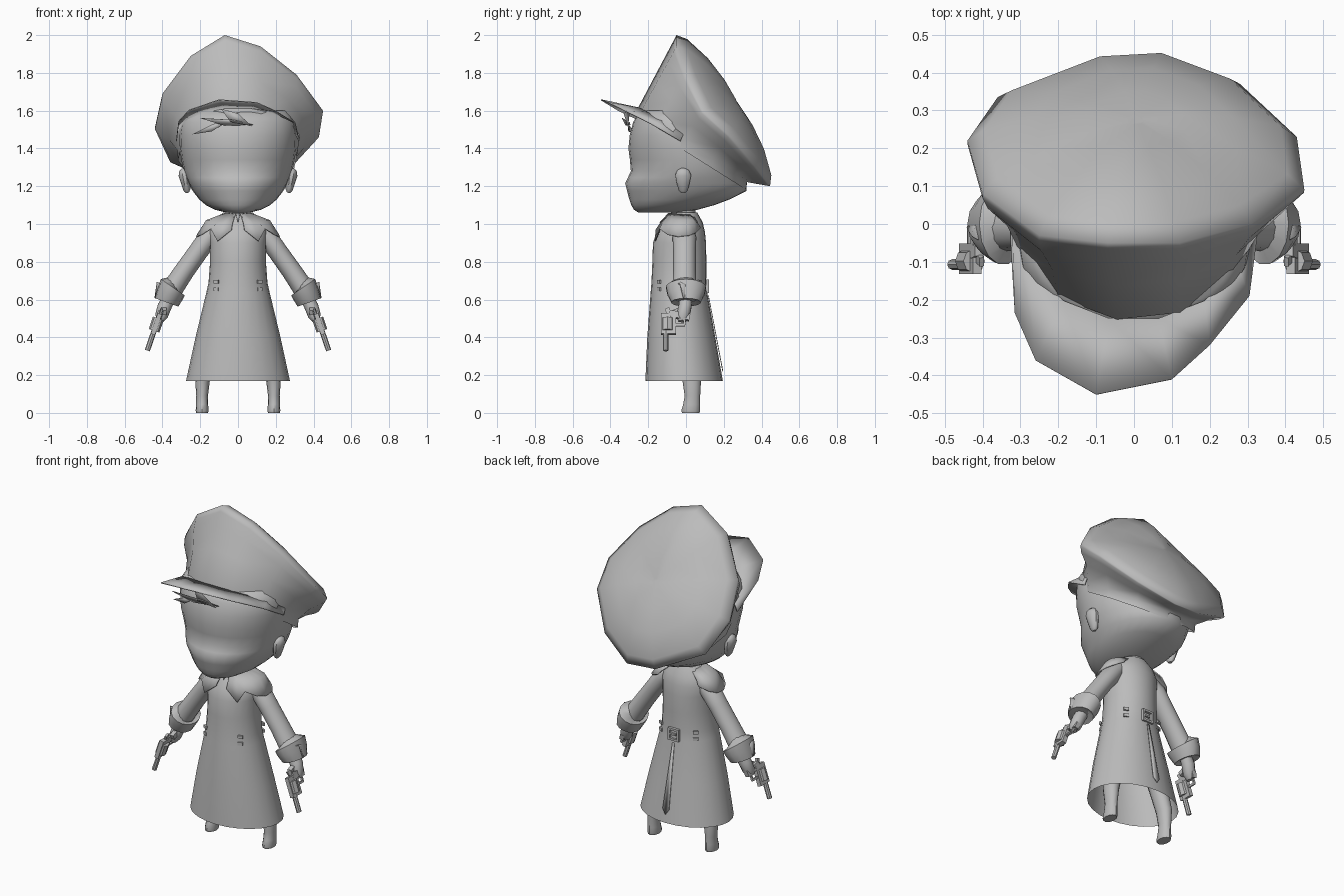
import bpy, bmesh, math
from mathutils import Vector, Matrix

if "Cube" in bpy.data.objects:
    bpy.data.objects.remove(bpy.data.objects["Cube"])

grey = bpy.data.materials.new("plain_grey")
grey.diffuse_color = (0.5, 0.5, 0.5, 1)
grey.use_nodes = True
grey.node_tree.nodes["Principled BSDF"].inputs["Base Color"].default_value = grey.diffuse_color


def make(name, verts, faces, thick=0, angle=40):
    me = bpy.data.meshes.new(name)
    me.from_pydata([tuple(v) for v in verts], [], faces)
    bm = bmesh.new()
    bm.from_mesh(me)
    bmesh.ops.recalc_face_normals(bm, faces=bm.faces)
    bm.to_mesh(me)
    bm.free()
    me.materials.append(grey)
    ob = bpy.data.objects.new(name, me)
    bpy.context.collection.objects.link(ob)
    bpy.ops.object.select_all(action='DESELECT')
    ob.select_set(True)
    bpy.context.view_layer.objects.active = ob
    bpy.ops.object.shade_smooth_by_angle(angle=math.radians(angle))
    if thick:
        mod = ob.modifiers.new("thickness", 'SOLIDIFY')
        mod.thickness = thick
    return ob


def loft(name, rings, closed=True, cap0=True, cap1=True, **kw):
    n = len(rings[0])
    verts = [v for r in rings for v in r]
    faces = []
    for k in range(len(rings) - 1):
        for i in range(n if closed else n - 1):
            j = (i + 1) % n
            faces.append((k * n + i, k * n + j, k * n + n + j, k * n + n + i))
    if closed and cap0:
        faces.append(tuple(range(n)))
    if closed and cap1:
        faces.append(tuple(range(len(verts) - n, len(verts))))
    return make(name, verts, faces, **kw)


def tube(name, stations, n=12, **kw):
    """stations: (x, y, z, radius across, radius in y); rings follow the path in xz"""
    rings = []
    for i, (x, y, z, rx, ry) in enumerate(stations):
        a, b = stations[max(i - 1, 0)], stations[min(i + 1, len(stations) - 1)]
        t = Vector((b[0] - a[0], 0, b[2] - a[2])).normalized()
        u = Vector((t.z, 0, -t.x))
        rings.append([Vector((x, y, z)) + u * rx * math.cos(2 * math.pi * k / n)
                      + Vector((0, ry * math.sin(2 * math.pi * k / n), 0)) for k in range(n)])
    return loft(name, rings, **kw)


def body(name, rows, n=20, **kw):
    """rows: (z, half width, front y, back y)"""
    return tube(name, [(0, (f + b) / 2, z, w, (b - f) / 2) for z, w, f, b in rows], n, **kw)


def box(name, loc, size, rot=(0, 0, 0)):
    bm = bmesh.new()
    m = Matrix.Translation(loc)
    for ang, ax in zip(rot, 'XYZ'):
        m = m @ Matrix.Rotation(ang, 4, ax)
    bmesh.ops.create_cube(bm, size=1, matrix=m @ Matrix.Diagonal((*size, 1)))
    verts = [v.co.copy() for v in bm.verts]
    faces = [[v.index for v in f.verts] for f in bm.faces]
    bm.free()
    return make(name, verts, faces)


# Head and neck
body("head", [(1.06, .06, -.25, -.02), (1.075, .12, -.275, .06), (1.1, .17, -.29, .15),
              (1.13, .205, -.3, .23), (1.175, .24, -.312, .32), (1.215, .262, -.322, .322),
              (1.245, .275, -.308, .318), (1.28, .288, -.292, .312), (1.34, .3, -.297, .3),
              (1.4, .308, -.305, .27), (1.47, .31, -.298, .22), (1.54, .3, -.28, .15),
              (1.6, .26, -.24, .08)], 28, angle=70)
tube("neck", [(0, -.01, 1.0, .065, .06), (0, -.01, 1.1, .06, .06)])

# Cap crown: tilted polygon rim, domed top, sides rounding down to the band
rim = [Vector(p) for p in [
    (-.07, -.05, 2), (.12, -.05, 1.94), (.31, 0, 1.79), (.45, .09, 1.6), (.43, .23, 1.47),
    (.28, .37, 1.3), (.08, .445, 1.2), (-.1, .435, 1.21), (-.36, .335, 1.33), (-.44, .22, 1.51),
    (-.4, .08, 1.69), (-.25, -.03, 1.89)]]
mid = sum(rim, Vector()) / 12
up = Vector((0, .85, .52))


def band(r, zc, tilt, th):
    return Vector((.325 * r * math.cos(th), .035 + .29 * r * math.sin(th), zc - tilt * math.sin(th)))


angs = [math.radians(-98 + 30 * i) for i in range(12)]
low = [band(.985, 1.36, .18, t) for t in angs]
high = [band(1.0, 1.42, .2, t) for t in angs]
crown = [low, high]
for s, wide in ((.45, .97), (.75, 1.03), (.92, 1.02)):
    ring = [h.lerp(p, s) for h, p in zip(high, rim)]
    for v in ring:
        v.x *= wide
    crown.append(ring)
crown.append(rim)
for s, h in ((.1, .04), (.4, .09), (.7, .115), (.95, .12)):
    crown.append([p.lerp(mid, s) + up * h for p in rim])
loft("cap_crown", crown, cap0=False, angle=100)

# Cap peak, its sides dropping along the band
outer = [(-.328, -.02, 1.44), (-.315, -.235, 1.545), (-.26, -.36, 1.605), (-.1, -.45, 1.66),
         (.1, -.41, 1.645), (.2, -.32, 1.6), (.305, -.19, 1.535), (.326, -.03, 1.44)]
inner = [band(1.0, 1.47, .15, math.radians(188 + 23.4 * i)) for i in range(8)]
loft("cap_peak", [inner, [Vector(p) for p in outer]], closed=False, thick=.005)

# Fringe strands below the peak
strands = [[(.08, -.295, 1.525), (-.02, -.325, 1.55), (-.2, -.34, 1.56), (-.07, -.32, 1.52)],
           [(-.09, -.30, 1.61), (.0, -.33, 1.585), (.07, -.31, 1.52), (-.04, -.325, 1.54)],
           [(-.06, -.30, 1.54), (-.13, -.31, 1.53), (-.24, -.27, 1.475), (-.14, -.305, 1.49)]]
for s in strands:
    make("fringe_strand", s, [(0, 1, 2, 3)], thick=.004)

# Coat with open hem
coat_rows = [(.17, .275, -.215, .195), (.4, .225, -.205, .155), (.64, .167, -.187, .112),
             (.69, .156, -.183, .107), (.8, .148, -.178, .108), (.9, .15, -.175, .106),
             (.96, .155, -.155, .1), (1.01, .13, -.12, .088), (1.06, .08, -.08, .06)]
body("coat", coat_rows, 24, cap0=False)

# Back slit flap and buckle
make("back_flap", [(-.006, .117, .62), (.006, .117, .62), (.022, .187, .25),
                   (0, .193, .22), (-.02, .187, .25)], [(0, 1, 2, 3, 4)], thick=.004)
for dx in (-.03, .03):
    box("buckle_side", (dx, .115, .67), (.012, .016, .07))
for dz in (-.03, .03):
    box("buckle_bar", (0, .115, .67 + dz), (.07, .016, .012))
box("buckle_pin", (.01, .115, .67), (.045, .012, .01))

# Shirt collar points
for i in range(7):
    a = math.radians(-150 + 20 * i)
    c, s = math.cos(a), math.sin(a)
    make("collar_point", [(.06 * math.cos(a - .2), -.015 + .075 * math.sin(a - .2), 1.055),
                          (.06 * math.cos(a + .2), -.015 + .075 * math.sin(a + .2), 1.055),
                          (.09 * c, -.015 + .12 * s, 1.005)], [(0, 1, 2)], thick=.006)

# Hem of the shoulder cape: angle, reach, height
hem = [(-80, .9, .97), (-62, 1.03, .91), (-50, 1.0, .975), (-30, 1.0, .945), (-10, 1.0, .935),
       (12, 1.0, .94), (30, .97, .955), (48, .9, .98)]

for sx, side in ((1, "right"), (-1, "left")):
    # Shoulder cape with lapel point
    rings = []
    for k, (rx, ry) in enumerate(((.08, .08), (.172, .125), (.225, .165))):
        ring = []
        for a, r, z in hem:
            t = math.radians(a)
            f = r if k == 2 else 1
            ring.append((sx * rx * f * math.cos(t), -.015 + ry * f * math.sin(t) * (1 if a < 0 else .85),
                         (1.055, 1.02 if abs(a) < 40 else 1.005, z)[k]))
        rings.append(ring)
    loft(side + "_shoulder_cape", rings, closed=False, thick=.006)

    # Sleeve, cuff and hand
    tube(side + "_sleeve", [(sx * x, -.008, z, r, q) for x, z, r, q in (
        (.1, .98, .04, .05), (.155, .93, .055, .063), (.21, .855, .052, .06),
        (.285, .75, .053, .06), (.345, .66, .056, .064))])
    tube(side + "_cuff", [(sx * x, 0, z, r, q) for x, z, r, q in (
        (.33, .672, .055, .06), (.345, .665, .077, .108), (.36, .628, .073, .1),
        (.378, .585, .066, .078), (.37, .6, .045, .05))], 14)
    make(side + "_cuff_tip", [(sx * .392, -.05, .675), (sx * .43, -.03, .695), (sx * .442, -.01, .61),
                              (sx * .40, .04, .655)], [(0, 1, 2, 3)], thick=.008)
    tube(side + "_hand", [(sx * x, y, z, r, q) for x, y, z, r, q in (
        (.365, 0, .61, .035, .035), (.39, -.005, .56, .037, .036), (.405, -.015, .515, .034, .036),
        (.415, -.02, .485, .018, .022))], 10)
    box(side + "_thumb", (sx * .39, -.045, .54), (.025, .05, .028), (.4, 0, 0))

    # Revolver, pointing down along the arm
    tilt = -sx * .33

    def ax(z):
        return sx * (.48 - (z - .33) * .34)
    tube(side + "_barrel", [(ax(z), -.107, z, .014, .014) for z in (.45, .33)], 8)
    tube(side + "_drum", [(ax(z), -.098, z, .03, .032) for z in (.5, .435)], 8)
    box(side + "_gun_frame", (ax(.47), -.092, .47), (.024, .08, .115), (0, tilt, 0))
    box(side + "_gun_grip", (ax(.525), -.035, .515), (.026, .11, .035), (-.2, tilt, 0))
    box(side + "_hammer", (ax(.545), -.095, .54), (.012, .025, .03), (.4, tilt, 0))
    for y, z, h, w in ((-.03, .465, .012, .05), (-.008, .485, .04, .01)):
        box(side + "_trigger_guard", (ax(z), y, z), (.012, w, h), (0, tilt, 0))

    # Leg and shoe
    tube(side + "_leg", [(sx * x, y, z, r, q) for x, y, z, r, q in (
        (.12, .01, .42, .05, .06), (.155, .018, .32, .048, .056), (.188, .03, .18, .04, .05),
        (.19, .034, .09, .031, .041), (.19, .03, .045, .032, .045), (.19, .025, .012, .034, .05),
        (.19, .025, 0, .031, .046))], 12)

    # Ear
    ear = [(1.165, .012), (1.18, .026), (1.22, .036), (1.26, .044), (1.285, .032), (1.295, .012)]
    tube(side + "_ear", [(sx * (.268 + (z - 1.165) * .17), -.015, z, r * .7, r) for z, r in ear], 10)

    # Belt loops, front and back
    for sy, y in ((-1, -.143), (1, .071)):
        for dz in (0, .04):
            box(side + "_belt_loop", (sx * .115, y, .655 + dz), (.028, .01, .018), (0, 0, -sx * sy * .5))
